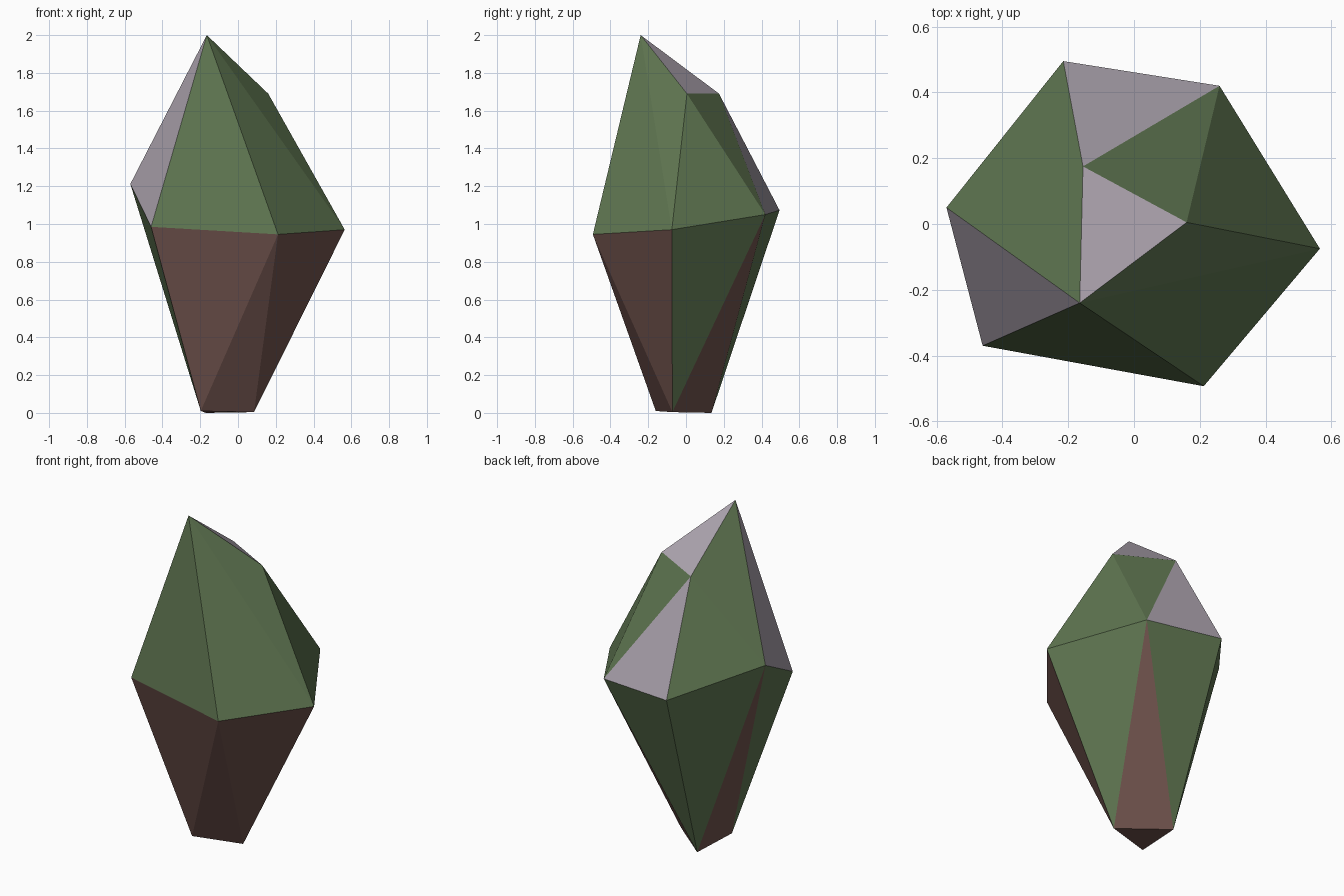
import bpy
import bmesh

if "Cube" in bpy.data.objects:
    bpy.data.objects.remove(bpy.data.objects["Cube"])


def material(name, colour):
    m = bpy.data.materials.new(name)
    m.diffuse_color = (*colour, 1.0)
    m.use_nodes = True
    m.node_tree.nodes["Principled BSDF"].inputs["Base Color"].default_value = m.diffuse_color
    return m


GREEN, BROWN, LILAC = 0, 1, 2
materials = [
    material("moss green", (0.112, 0.176, 0.080)),
    material("earth brown", (0.160, 0.085, 0.073)),
    material("pale lilac", (0.430, 0.382, 0.440)),
]

# Three corners of the crown, six of the girdle, three of the foot
crown = [(-0.165, -0.24, 2.0), (0.16, 0.005, 1.69), (-0.155, 0.175, 1.69)]
girdle = [(-0.46, -0.37, 0.985), (0.212, -0.493, 0.945), (0.565, -0.075, 0.97),
          (0.26, 0.42, 1.05), (-0.215, 0.495, 1.073), (-0.57, 0.05, 1.212)]
foot = [(-0.197, -0.16, 0.01), (0.085, -0.072, 0.004), (-0.17, 0.135, 0.0)]

bm = bmesh.new()
c = [bm.verts.new(p) for p in crown]
g = [bm.verts.new(p) for p in girdle]
f = [bm.verts.new(p) for p in foot]


def facet(a, b, d, colour):
    bm.faces.new((a, b, d)).material_index = colour


# Crown cap and foot cap
facet(c[0], c[1], c[2], LILAC)
facet(f[2], f[1], f[0], BROWN)

# Facets standing on a girdle edge: one pointing up, one pointing down
up_tip = [0, 0, 1, 2, 2, 0]
down_tip = [0, 1, 1, 2, 2, 0]
up_colour = [GREEN, GREEN, GREEN, LILAC, GREEN, LILAC]
down_colour = [BROWN, BROWN, GREEN, GREEN, GREEN, GREEN]
for i in range(6):
    a, b = g[i], g[(i + 1) % 6]
    facet(a, b, c[up_tip[i]], up_colour[i])
    facet(b, a, f[down_tip[i]], down_colour[i])

# Facets joining crown and foot edges to single girdle corners
for k, corner in enumerate((2, 3, 5)):
    facet(c[(k + 1) % 3], c[k], g[corner], GREEN)
for k, corner in enumerate((1, 3, 5)):
    facet(f[k], f[(k + 1) % 3], g[corner], BROWN)

bmesh.ops.recalc_face_normals(bm, faces=bm.faces)
mesh = bpy.data.meshes.new("faceted_rock")
bm.to_mesh(mesh)
bm.free()
for m in materials:
    mesh.materials.append(m)
rock = bpy.data.objects.new("faceted_rock", mesh)
bpy.context.collection.objects.link(rock)
